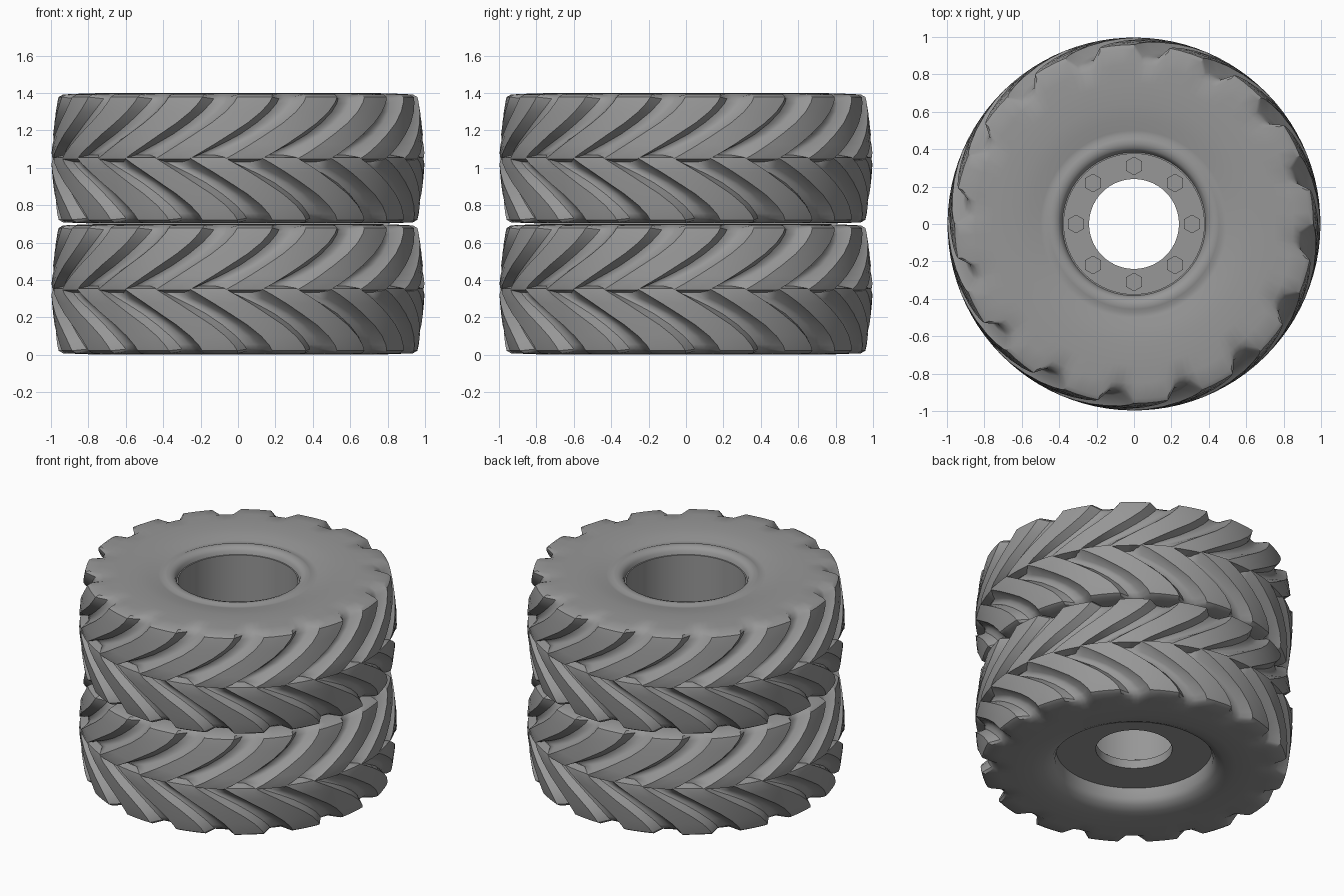
import bpy, bmesh
from math import sin, cos, pi, radians

if "Cube" in bpy.data.objects:
    bpy.data.objects.remove(bpy.data.objects["Cube"])

LUGS = 16
PITCH = 2 * pi / LUGS
SWEEP = radians(28)            # how far a lug leans from crown to shoulder
# across one pitch: (fraction, lug amount)
LUG_SHAPE = [(0.0, 1), (0.14, 0.1), (0.22, 0), (0.30, 0), (0.38, 0.1),
             (0.50, 1), (0.67, 1), (0.84, 1)]

# crown to shoulder: height from tyre middle, lug radius, groove radius
TREAD = [(0.0, 0.94, 0.937), (0.012, 0.992, 0.937), (0.04, 0.997, 0.937),
         (0.08, 0.994, 0.935), (0.13, 0.989, 0.931), (0.19, 0.982, 0.924),
         (0.25, 0.974, 0.914), (0.30, 0.966, 0.900), (0.328, 0.959, 0.888),
         (0.342, 0.935, 0.872)]

# shoulder inward: radius, height from tyre middle
TOP_SIDE = [(0.85, 0.346), (0.75, 0.349), (0.64, 0.346), (0.56, 0.338), (0.50, 0.326),
            (0.475, 0.322), (0.455, 0.331), (0.43, 0.333), (0.405, 0.325), (0.39, 0.308),
            (0.383, 0.285), (0.375, 0.285), (0.375, -0.15), (0.24, -0.15), (0.24, -0.21)]
BOTTOM_SIDE = [(0.85, 0.345), (0.75, 0.349), (0.64, 0.347), (0.57, 0.337), (0.52, 0.315),
               (0.495, 0.28), (0.49, 0.21), (0.24, 0.21)]

rubber = bpy.data.materials.new("dark_rubber")
rubber.diffuse_color = (0.31, 0.31, 0.31, 1)
rubber.use_nodes = True
rubber.node_tree.nodes["Principled BSDF"].inputs["Base Color"].default_value = rubber.diffuse_color


def half_tyre(bm, side_profile, sign, mid_z, end_angle):
    """Swept-lug tread plus sidewall and rim as one ring of quads."""
    rows = []

    def add_row(shift, point):
        ring = []
        for k in range(LUGS):
            for frac, lug in LUG_SHAPE:
                a = end_angle + shift + (k + frac) * PITCH
                r, h = point(lug)
                ring.append(bm.verts.new((r * cos(a), r * sin(a), mid_z + sign * h)))
        rows.append(ring)

    for h, r_lug, r_groove in TREAD:
        t = h / 0.342
        shift = -SWEEP * (1 - t) ** 1.5
        drop = 0.012 * t ** 6
        # lug tips of the two halves interlock in a zigzag along the middle
        zigzag = 0.018 * max(0, 1 - h / 0.12)
        add_row(shift, lambda lug: (r_groove + (r_lug - r_groove) * lug,
                                    h - drop * (1 - lug) + zigzag * (1 - 2 * lug)))
    for r, h in side_profile:
        add_row(0, lambda lug: (r, h))

    n = len(rows[0])
    for a, b in zip(rows, rows[1:]):
        for j in range(n):
            quad = [a[j], a[(j + 1) % n], b[(j + 1) % n], b[j]]
            bm.faces.new(quad if sign > 0 else quad[::-1])


def finish(bm, name, angle):
    bm.normal_update()
    mesh = bpy.data.meshes.new(name)
    bm.to_mesh(mesh)
    bm.free()
    mesh.materials.append(rubber)
    ob = bpy.data.objects.new(name, mesh)
    bpy.context.collection.objects.link(ob)
    bpy.ops.object.select_all(action='DESELECT')
    ob.select_set(True)
    bpy.context.view_layer.objects.active = ob
    bpy.ops.object.shade_smooth_by_angle(angle=radians(angle))
    return ob


def tyre(name, mid_z):
    bm = bmesh.new()
    front = -pi / 2
    half_tyre(bm, TOP_SIDE, 1, mid_z, front + PITCH / 2)
    half_tyre(bm, BOTTOM_SIDE, -1, mid_z, front)
    finish(bm, name, 40)


def wheel_bolts(name, mid_z):
    bm = bmesh.new()
    for i in range(8):
        a = i * pi / 4
        made = bmesh.ops.create_cone(bm, cap_ends=True, segments=6,
                                     radius1=0.05, radius2=0.05, depth=0.03)
        bmesh.ops.translate(bm, verts=made['verts'],
                            vec=(0.31 * cos(a), 0.31 * sin(a), mid_z - 0.145))
    finish(bm, name, 20)


# two identical wheels stacked flat
for label, z in (("lower", 0.35), ("upper", 1.05)):
    tyre(label + "_tyre", z)
    wheel_bolts(label + "_wheel_bolts", z)
